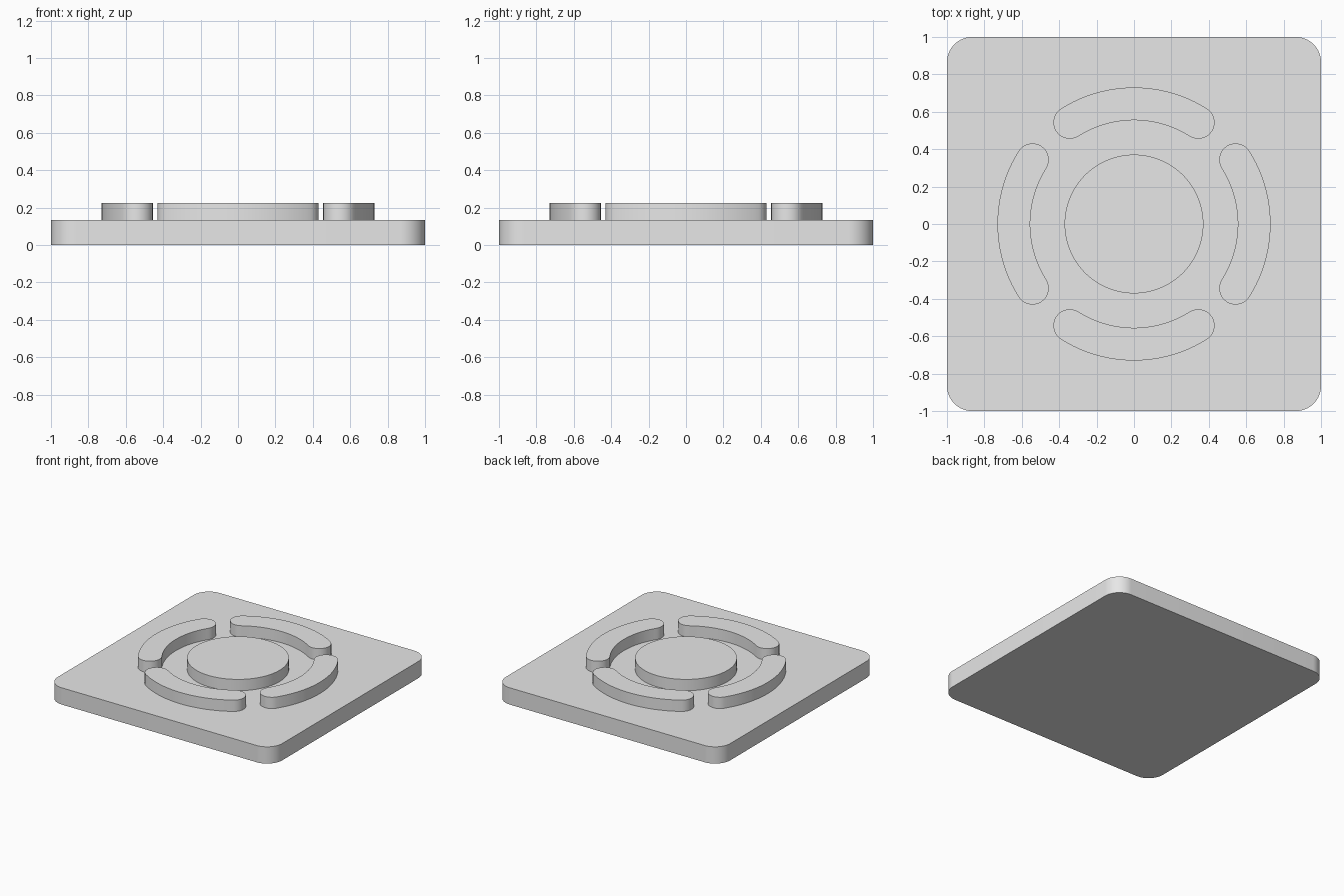
import bpy, bmesh, math
from math import cos, sin, pi, radians

if "Cube" in bpy.data.objects:
    bpy.data.objects.remove(bpy.data.objects["Cube"])

BASE_TOP = 0.135
PAD_TOP = 0.226

grey = bpy.data.materials.new("light_grey")
grey.diffuse_color = (0.8, 0.8, 0.8, 1)
grey.use_nodes = True
grey.node_tree.nodes["Principled BSDF"].inputs["Base Color"].default_value = grey.diffuse_color


def arc(cx, cy, r, a0, a1, n):
    """Points along a circular arc, angles in degrees."""
    return [(cx + r * cos(radians(a0 + (a1 - a0) * i / n)),
             cy + r * sin(radians(a0 + (a1 - a0) * i / n))) for i in range(n + 1)]


def extrude_profile(name, points, z0, z1):
    """Closed counter-clockwise outline raised from z0 to z1."""
    bm = bmesh.new()
    face = bm.faces.new([bm.verts.new((x, y, z0)) for x, y in points])
    top = bmesh.ops.extrude_face_region(bm, geom=[face])["geom"]
    for v in top:
        if isinstance(v, bmesh.types.BMVert):
            v.co.z = z1
    bmesh.ops.remove_doubles(bm, verts=bm.verts, dist=1e-5)
    bmesh.ops.recalc_face_normals(bm, faces=bm.faces)
    mesh = bpy.data.meshes.new(name)
    bm.to_mesh(mesh)
    bm.free()
    mesh.materials.append(grey)
    obj = bpy.data.objects.new(name, mesh)
    bpy.context.collection.objects.link(obj)
    bpy.ops.object.select_all(action='DESELECT')
    obj.select_set(True)
    bpy.context.view_layer.objects.active = obj
    bpy.ops.object.shade_smooth_by_angle(angle=radians(30))
    return obj


# Square base plate with rounded corners
R = 0.135
corners = [(1 - R, 1 - R), (-1 + R, 1 - R), (-1 + R, -1 + R), (1 - R, -1 + R)]
outline = []
for k, (cx, cy) in enumerate(corners):
    outline += arc(cx, cy, R, 90 * k, 90 * k + 90, 16)
extrude_profile("base_plate", outline, 0, BASE_TOP)

# Round centre disc
extrude_profile("centre_disc", arc(0, 0, 0.371, 0, 360, 96)[:-1], BASE_TOP, PAD_TOP)

# Four curved pads with rounded ends, spaced around the disc
INNER, OUTER, HALF = 0.555, 0.73, 32.3
mid, cap = (INNER + OUTER) / 2, (OUTER - INNER) / 2
for k, side in enumerate(("right", "back", "left", "front")):
    a0, a1 = 90 * k - HALF, 90 * k + HALF
    pts = arc(0, 0, OUTER, a0, a1, 32)
    pts += arc(mid * cos(radians(a1)), mid * sin(radians(a1)), cap, a1, a1 + 180, 16)[1:-1]
    pts += arc(0, 0, INNER, a1, a0, 32)
    pts += arc(mid * cos(radians(a0)), mid * sin(radians(a0)), cap, a0 + 180, a0 + 360, 16)[1:-1]
    extrude_profile("curved_pad_" + side, pts, BASE_TOP, PAD_TOP)
